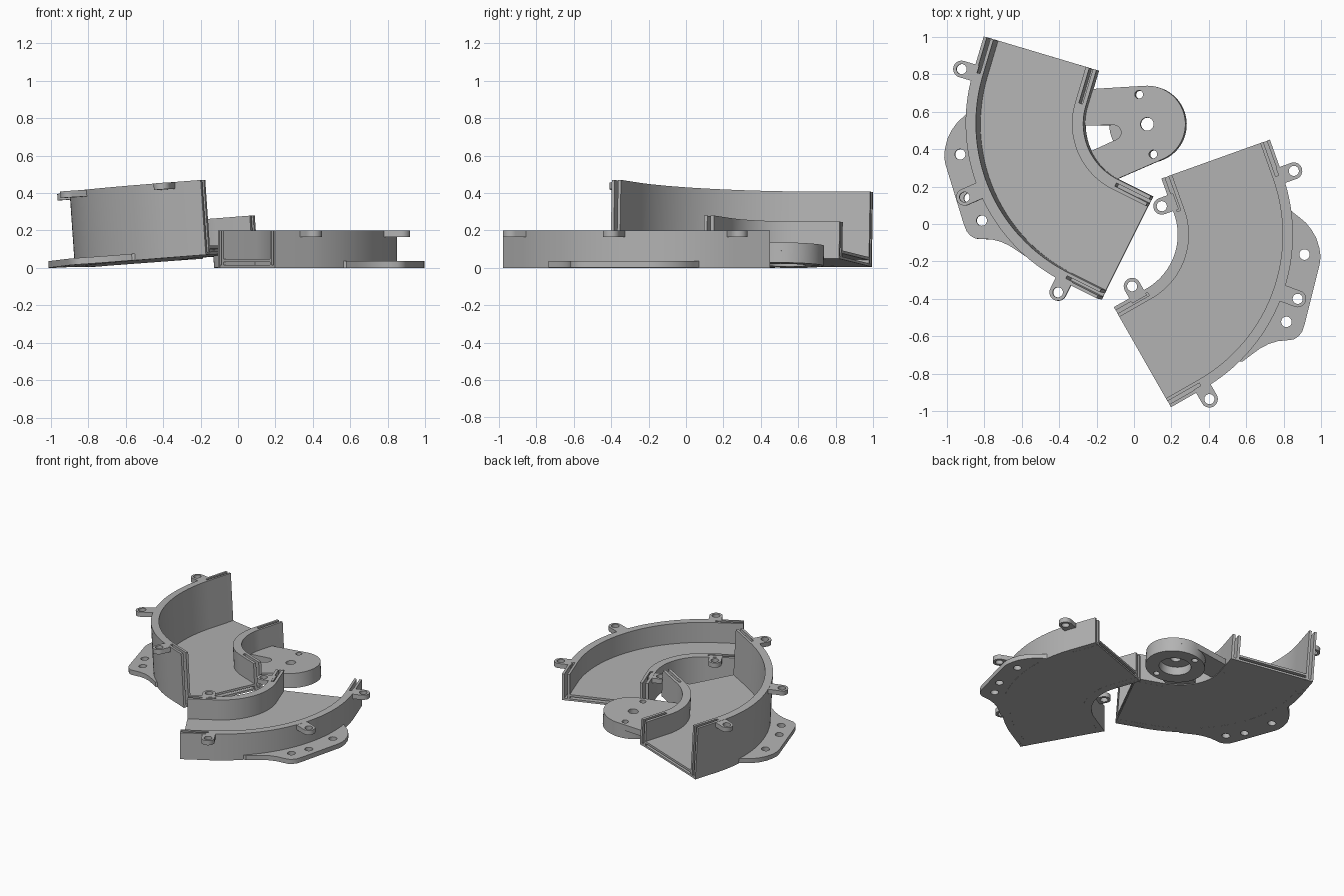
import bpy, bmesh, math
from math import cos, sin, radians
from mathutils import Matrix, Vector

if "Cube" in bpy.data.objects:
    bpy.data.objects.remove(bpy.data.objects["Cube"])

grey = bpy.data.materials.new("plain_grey")
grey.diffuse_color = (0.45, 0.45, 0.45, 1)
grey.use_nodes = True
grey.node_tree.nodes["Principled BSDF"].inputs["Base Color"].default_value = grey.diffuse_color

HALF, STRAIGHT = 40, 0.2           # half bend angle, straight run at each end
R_IN, R_OUT = 0.331, 0.946         # channel side faces
WALL_IN, WALL_OUT = 0.06, 0.055    # wall thicknesses


def arc(r, a0, a1, n=32, c=(0, 0)):
    return [(c[0] + r * cos(radians(a0 + (a1 - a0) * i / n)),
             c[1] + r * sin(radians(a0 + (a1 - a0) * i / n))) for i in range(n + 1)]


def circle(c, r, n=28):
    return arc(r, 0, 360, n, c)[:-1]


def end_point(r, s, side):
    """Point at radius r, s along the straight run of the end on this side."""
    a = radians(HALF)
    return (r * cos(a) - s * sin(a), side * (r * sin(a) + s * cos(a)))


def path(r, s=STRAIGHT):
    return [end_point(r, s, 1)] + arc(r, HALF, -HALF, 48) + [end_point(r, s, -1)]


def band(r0, r1, s=STRAIGHT):
    return path(r0, s) + path(r1, s)[::-1]


def slotted_band(r0, r1, w=0.02):
    """Wall footprint with a slot running in from each end."""
    m0, m1 = (r0 + r1 - w) / 2, (r0 + r1 + w) / 2

    def slot(side):
        return [end_point(m0, STRAIGHT, side), end_point(m0, 0.005, side),
                end_point(m1, 0.005, side), end_point(m1, STRAIGHT, side)]
    return path(r0) + slot(-1) + path(r1)[::-1] + slot(1)[::-1]


def prism(name, outlines, z0, z1, frame):
    """Extrude a filled outline (further outlines are holes)."""
    cu = bpy.data.curves.new(name, 'CURVE')
    cu.dimensions, cu.fill_mode, cu.extrude = '2D', 'BOTH', (z1 - z0) / 2
    for pts in outlines:
        sp = cu.splines.new('POLY')
        sp.points.add(len(pts) - 1)
        for p, (x, y) in zip(sp.points, pts):
            p.co = (x, y, 0, 1)
        sp.use_cyclic_u = True
    tmp = bpy.data.objects.new(name + "_curve", cu)
    bpy.context.collection.objects.link(tmp)
    dg = bpy.context.evaluated_depsgraph_get()
    me = bpy.data.meshes.new_from_object(tmp.evaluated_get(dg))
    bpy.data.objects.remove(tmp)
    bm = bmesh.new()
    bm.from_mesh(me)
    bmesh.ops.remove_doubles(bm, verts=bm.verts, dist=1e-5)
    bmesh.ops.recalc_face_normals(bm, faces=bm.faces)
    bm.to_mesh(me)
    bm.free()
    me.transform(Matrix.Translation((0, 0, (z0 + z1) / 2)))
    me.materials.clear()
    me.materials.append(grey)
    me.shade_smooth()
    me.set_sharp_from_angle(angle=radians(30))
    ob = bpy.data.objects.new(name, me)
    bpy.context.collection.objects.link(ob)
    ob.matrix_world = frame
    return ob


def tab(name, c, direction, reach, top, frame):
    """Rounded screw tab growing out of a wall."""
    d = radians(direction)
    tip = arc(0.045, direction - 90, direction + 90, 16, c)
    back = [(x - reach * cos(d), y - reach * sin(d)) for x, y in (tip[-1], tip[0])]
    prism(name, [tip + back, circle(c, 0.027)], top - 0.036, top - 0.001, frame)


def channel(tag, frame, flip, h_in, h_out):
    # side walls
    prism(tag + "_inner_wall", [slotted_band(R_IN, R_IN + WALL_IN)], 0, h_in, frame)
    prism(tag + "_outer_wall", [slotted_band(R_OUT - WALL_OUT, R_OUT)], 0, h_out, frame)
    # floor in three layers, leaving a joining groove at each end
    a, b = R_IN + WALL_IN - 0.001, R_OUT - WALL_OUT + 0.001
    prism(tag + "_floor_bottom", [band(R_IN + 0.004, R_OUT - 0.004, STRAIGHT - 0.001)],
          0.0005, 0.015, frame)
    prism(tag + "_floor_core", [band(a, b, 0.005)], 0.015, 0.032, frame)
    prism(tag + "_floor_top", [band(a, b)], 0.032, 0.048, frame)
    # mounting flange on the outside of the bend
    edge = [(0.80, 0.46), (0.846, 0.44), (0.885, 0.428), (0.93, 0.412), (0.97, 0.388),
            (1.01, 0.355), (1.045, 0.31), (1.066, 0.27), (1.075, 0.235), (1.112, -0.10),
            (1.113, -0.14), (1.104, -0.17), (1.085, -0.195), (1.05, -0.213),
            (1.01, -0.232), (0.97, -0.262), (0.935, -0.30), (0.905, -0.345),
            (0.87, -0.40), (0.82, -0.42)]
    inside = arc(0.91, -24, 26, 20)
    holes = [(0.982, 0.25), (1.03, 0.016), (1.016, -0.12)]
    flipped = [(x, y * flip) for x, y in edge + inside]
    prism(tag + "_flange", [flipped] + [circle((x, y * flip), 0.028) for x, y in holes],
          0.001, 0.036, frame)
    # outer screw tabs
    tab(tag + "_middle_tab", (1.03, 0.016 * flip), 0, 0.11, h_out, frame)
    for side in (1, -1):
        tab(tag + "_outer_tab", end_point(1.01, 0, side), HALF * side, 0.085, h_out, frame)


# low channel lying flat
flat = Matrix.Translation((-0.098, -0.057, 0)) @ Matrix.Rotation(radians(-20.3), 4, 'Z')
channel("low_channel", flat, 1, 0.2, 0.2)
for side in (1, -1):
    tab("low_channel_inner_tab", end_point(0.283, 0.06, side), HALF * side + 180, 0.08, 0.2, flat)

# tall channel, resting tilted on its pivot hub
lean = Vector((0, 0, 1)).rotation_difference(Vector((-0.0695, 0.0166, 1))).to_matrix().to_4x4()
tilted = (Matrix.Translation((0.073, 0.532, 0.072)) @ lean
          @ Matrix.Rotation(radians(203.4), 4, 'Z'))
channel("tall_channel", tilted, -1, 0.2, 0.4)

# pivot plate: round end, two arms with an opening between them
screws = [circle((0.164 * cos(radians(a)), 0.164 * sin(radians(a))), 0.022) for a in (78, 262)]
plate = arc(0.205, 90, 250, 40) + arc(0.36, -54.7, 34.7, 32)
opening = arc(0.04, 90, 250, 16, (0.182, -0.03)) + arc(0.331, -22.2, 2.2, 10)
prism("pivot_plate", [plate, opening, circle((0, 0), 0.035)] + screws, 0.005, 0.05, tilted)
# hub ring below the plate, with a wide recess
prism("pivot_hub", [circle((0, 0), 0.205, 64), circle((0, 0), 0.11, 40)] + screws,
      -0.058, 0.005, tilted)
